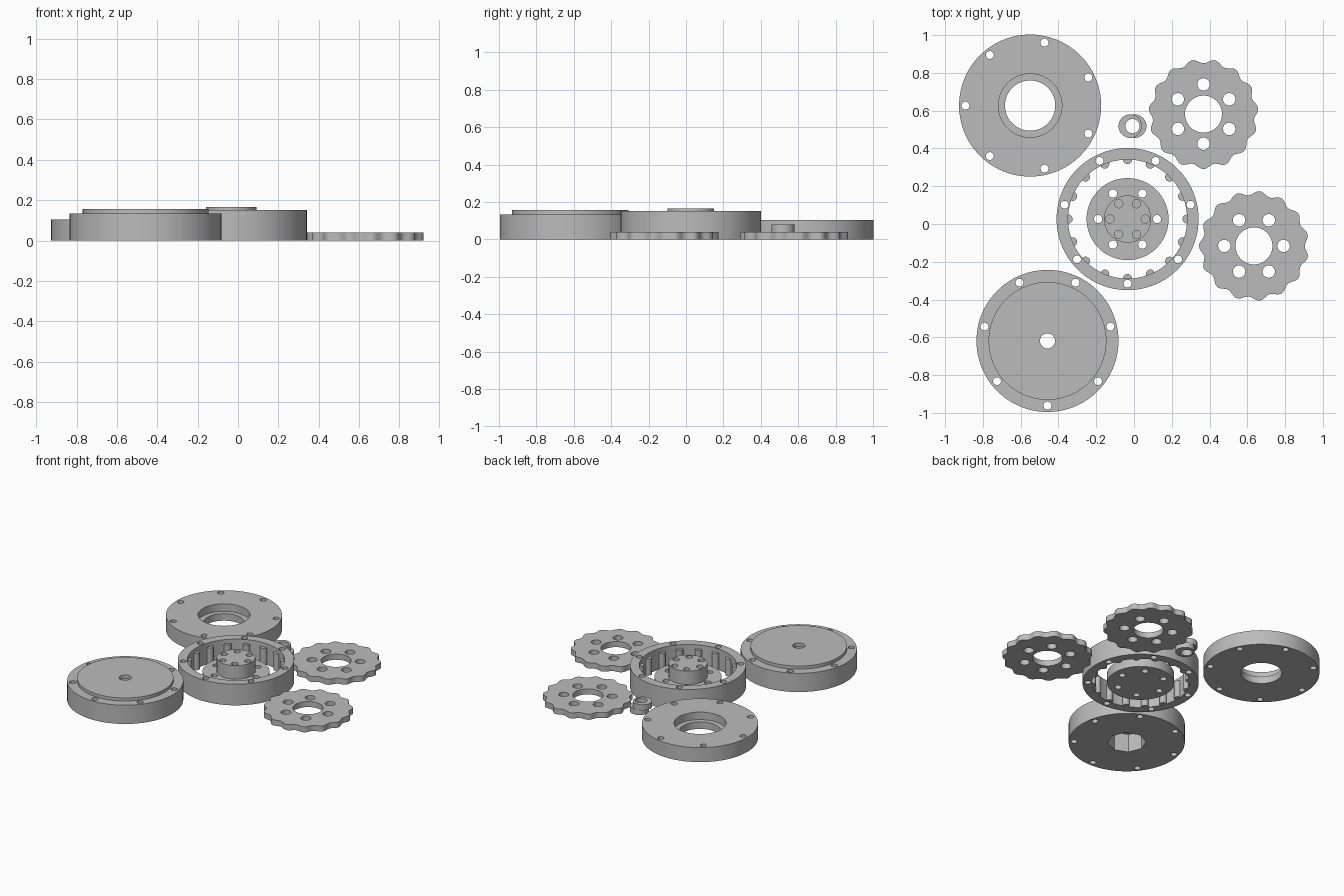
import bpy, bmesh, math
from math import sin, cos, tau, radians

if "Cube" in bpy.data.objects:
    bpy.data.objects.remove(bpy.data.objects["Cube"])

grey = bpy.data.materials.new("plain grey")
grey.diffuse_color = (0.5, 0.5, 0.5, 1)
grey.use_nodes = True
grey.node_tree.nodes["Principled BSDF"].inputs["Base Color"].default_value = grey.diffuse_color


def add(name, bm, loc=(0, 0)):
    bmesh.ops.recalc_face_normals(bm, faces=bm.faces)
    me = bpy.data.meshes.new(name)
    bm.to_mesh(me)
    bm.free()
    ob = bpy.data.objects.new(name, me)
    ob.location = (loc[0], loc[1], 0)
    me.materials.append(grey)
    bpy.context.collection.objects.link(ob)
    return ob


def prism(bm, outline, z0, z1):
    lo = [bm.verts.new((x, y, z0)) for x, y in outline]
    hi = [bm.verts.new((x, y, z1)) for x, y in outline]
    bm.faces.new(lo[::-1])
    bm.faces.new(hi)
    n = len(lo)
    for i in range(n):
        j = (i + 1) % n
        bm.faces.new((lo[i], lo[j], hi[j], hi[i]))


def circle(r, cx=0, cy=0, n=24, turn=0):
    return [(cx + r * cos(tau * i / n + turn), cy + r * sin(tau * i / n + turn)) for i in range(n)]


def polar_prisms(bm, count, start, ring_r, r, z0, z1):
    for i in range(count):
        a = radians(start) + tau * i / count
        prism(bm, circle(r, ring_r * cos(a), ring_r * sin(a), 20), z0, z1)


def lathe(bm, profile, n=96):
    # closed (radius, height) loop spun about z; zero radius points become poles
    rings = []
    for r, z in profile:
        if r == 0:
            rings.append([bm.verts.new((0, 0, z))] * n)
        else:
            rings.append([bm.verts.new((x, y, z)) for x, y in circle(r, n=n)])
    for k in range(len(rings)):
        a, b = rings[k], rings[(k + 1) % len(rings)]
        if a[0] is a[1] and b[0] is b[1]:
            continue
        for i in range(n):
            j = (i + 1) % n
            vs = list(dict.fromkeys((a[i], a[j], b[j], b[i])))
            bm.faces.new(vs)


def combine(ob, bm, op):
    tool = add("helper", bm, ob.location[:2])
    tool.hide_render = True
    mod = ob.modifiers.new("combine", 'BOOLEAN')
    mod.operation, mod.object, mod.solver = op, tool, 'EXACT'
    bpy.context.view_layer.objects.active = ob
    bpy.ops.object.modifier_apply(modifier=mod.name)
    bpy.data.objects.remove(tool)


def smooth(ob):
    bpy.ops.object.select_all(action='DESELECT')
    ob.select_set(True)
    bpy.context.view_layer.objects.active = ob
    bpy.ops.object.shade_smooth_by_angle(angle=radians(25))


R, BOLT_R, BOLT = 0.376, 0.342, 0.021

# Open cover: bearing recess above a smaller through hole, seven bolt holes
bm = bmesh.new()
lathe(bm, [(0.133, 0), (R, 0), (R, 0.104), (0.168, 0.104), (0.168, 0.05), (0.133, 0.05)])
cover = add("open_cover", bm, (-0.55, 0.627))
bm = bmesh.new()
polar_prisms(bm, 7, 180, BOLT_R, BOLT, -0.1, 0.3)
combine(cover, bm, 'DIFFERENCE')
smooth(cover)

# Motor cover: raised round face, shaft hole, faceted socket underneath
bm = bmesh.new()
lathe(bm, [(0, 0), (R, 0), (R, 0.134), (0.312, 0.134), (0.312, 0.156), (0, 0.156)])
base = add("motor_cover", bm, (-0.458, -0.619))
bm = bmesh.new()
polar_prisms(bm, 7, -90, BOLT_R, BOLT, -0.1, 0.3)
prism(bm, circle(0.04), -0.1, 0.3)
combine(base, bm, 'DIFFERENCE')
bm = bmesh.new()
prism(bm, circle(0.125, n=8), -0.1, 0.13)
combine(base, bm, 'DIFFERENCE')
smooth(base)

# Ring housing with sixteen roller pins on the inner wall
CENTRE = (-0.034, 0.026)
bm = bmesh.new()
lathe(bm, [(0.315, 0), (R, 0), (R, 0.151), (0.315, 0.151)])
ring = add("pin_ring", bm, CENTRE)
bm = bmesh.new()
polar_prisms(bm, 16, 0, 0.315, 0.024, 0.002, 0.122)
combine(ring, bm, 'UNION')
bm = bmesh.new()
polar_prisms(bm, 7, -90, BOLT_R, BOLT, -0.1, 0.3)
combine(ring, bm, 'DIFFERENCE')
smooth(ring)

# Output hub: flange with through holes, boss with blind holes
bm = bmesh.new()
lathe(bm, [(0, 0), (0.217, 0), (0.217, 0.07), (0.125, 0.07), (0.125, 0.166), (0, 0.166)])
hub = add("output_hub", bm, CENTRE)
bm = bmesh.new()
polar_prisms(bm, 6, 0, 0.156, 0.022, -0.1, 0.3)
polar_prisms(bm, 6, 0, 0.094, 0.022, 0.07, 0.3)
combine(hub, bm, 'DIFFERENCE')
smooth(hub)

# Two wavy discs with fifteen lobes each
for name, loc, turn in (("lobed_disc_back", (0.368, 0.582), 90),
                        ("lobed_disc_front", (0.635, -0.116), 0)):
    t = radians(turn)
    outline = []
    for i in range(180):
        a = tau * i / 180
        r = 0.28 - 0.011 * cos(15 * a)
        outline.append((r * cos(a + t), r * sin(a + t)))
    bm = bmesh.new()
    prism(bm, outline, 0, 0.04)
    disc = add(name, bm, loc)
    bm = bmesh.new()
    prism(bm, circle(0.098, n=48), -0.1, 0.2)
    polar_prisms(bm, 6, turn, 0.157, 0.033, -0.1, 0.2)
    combine(disc, bm, 'DIFFERENCE')
    smooth(disc)

# Eccentric bushing: two offset cylinders sharing one bore
bm = bmesh.new()
prism(bm, circle(0.062, 0.012, n=48), 0, 0.04)
bush = add("eccentric_bushing", bm, (-0.008, 0.518))
bm = bmesh.new()
prism(bm, circle(0.062, -0.012, n=48), 0.04, 0.08)
combine(bush, bm, 'UNION')
bm = bmesh.new()
prism(bm, circle(0.038), -0.1, 0.2)
combine(bush, bm, 'DIFFERENCE')
smooth(bush)
